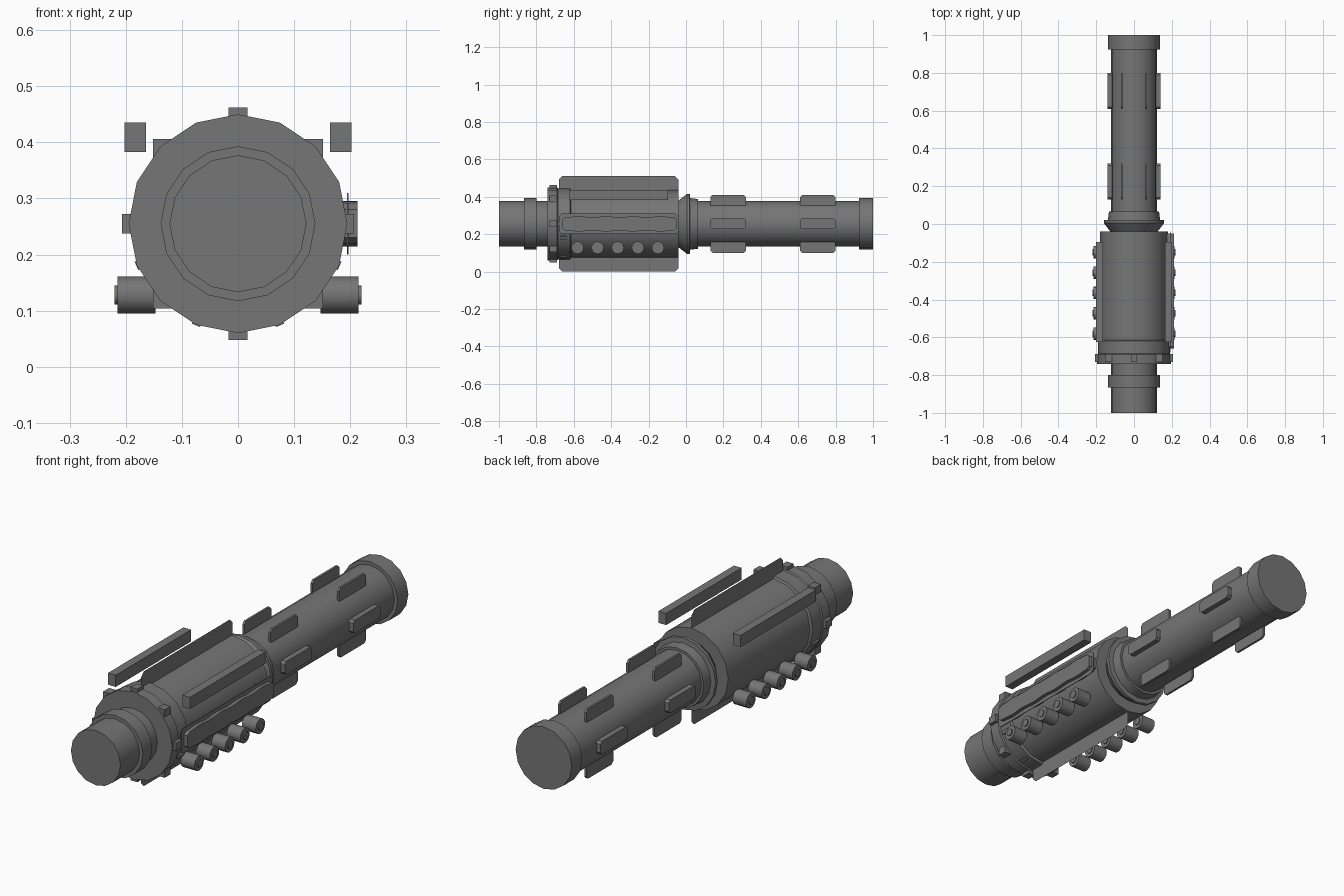
import bpy, bmesh, math
from mathutils import Matrix, Vector

if "Cube" in bpy.data.objects:
    bpy.data.objects.remove(bpy.data.objects["Cube"])

AXIS_Z = 0.255  # height of the long central axis

dark = bpy.data.materials.new("dark_metal")
dark.diffuse_color = (.18, .18, .183, 1)
dark.use_nodes = True
dark.node_tree.nodes["Principled BSDF"].inputs["Base Color"].default_value = dark.diffuse_color


def finish(name, bm, smooth=False):
    bmesh.ops.recalc_face_normals(bm, faces=bm.faces)
    me = bpy.data.meshes.new(name)
    bm.to_mesh(me)
    bm.free()
    me.materials.append(dark)
    ob = bpy.data.objects.new(name, me)
    bpy.context.collection.objects.link(ob)
    if smooth:
        bpy.ops.object.select_all(action='DESELECT')
        ob.select_set(True)
        bpy.context.view_layer.objects.active = ob
        bpy.ops.object.shade_smooth_by_angle(angle=math.radians(32))
    return ob


def lathe(name, profile, sides=16):
    """Turn (y, radius) points round the long axis, closing both ends."""
    bm = bmesh.new()
    rings = []
    for y, r in profile:
        rings.append([bm.verts.new((r * math.sin(2 * math.pi * i / sides), y,
                                    AXIS_Z + r * math.cos(2 * math.pi * i / sides)))
                      for i in range(sides)])
    for a, b in zip(rings, rings[1:]):
        for i in range(sides):
            j = (i + 1) % sides
            bm.faces.new((a[i], a[j], b[j], b[i]))
    bm.faces.new(rings[0])
    bm.faces.new(rings[-1])
    return finish(name, bm, True)


def box(name, center, size, turn=0.0):
    bm = bmesh.new()
    m = (Matrix.Translation(center) @ Matrix.Rotation(turn, 4, 'Y')
         @ Matrix.Diagonal((*size, 1)))
    bmesh.ops.create_cube(bm, size=1, matrix=m)
    return finish(name, bm)


def plate(name, outline, x0, x1=None):
    """Plate in the y-z plane; extruded along x when x1 is given."""
    bm = bmesh.new()
    f = bm.faces.new([bm.verts.new((x0, y, z)) for y, z in outline])
    if x1 is not None:
        ext = bmesh.ops.extrude_face_region(bm, geom=[f], use_keep_orig=True)
        verts = [g for g in ext['geom'] if isinstance(g, bmesh.types.BMVert)]
        bmesh.ops.translate(bm, vec=(x1 - x0, 0, 0), verts=verts)
    return finish(name, bm)


def chamfered(y0, y1, z0, z1, c, low=True, high=True):
    a, b = (c if low else 0), (c if high else 0)
    pts = [(y0 + a, z0), (y1 - a, z0), (y1, z0 + a), (y1, z1 - b),
           (y1 - b, z1), (y0 + b, z1), (y0, z1 - b), (y0, z0 + a)]
    return list(dict.fromkeys(pts))


def tube(name, x0, x1, y, z, r, sides=16):
    bm = bmesh.new()
    m = Matrix.Translation(((x0 + x1) / 2, y, z)) @ Matrix.Rotation(math.pi / 2, 4, 'Y')
    bmesh.ops.create_cone(bm, cap_ends=True, segments=sides, radius1=r, radius2=r,
                          depth=abs(x1 - x0), matrix=m)
    return finish(name, bm, True)


# Turned main body: front nozzle, collar, casing, flare, long barrel, end cap
lathe("main_body", [
    (-1, .122), (-.865, .122), (-.865, .138), (-.80, .138), (-.80, .122),
    (-.74, .122), (-.74, .195), (-.69, .195), (-.685, .19), (-.62, .19),
    (-.615, .18), (-.04, .18), (-.04, .125), (.005, .16), (.02, .16),
    (.022, .138), (.065, .133), (.065, .122), (.925, .122), (.925, .138), (1, .138)])

# Collar studs
for i in range(8):
    a = i * math.pi / 4
    box("collar_stud", (.19 * math.sin(a), -.71, AXIS_Z + .19 * math.cos(a)),
        (.034, .042, .034))
for deg in (112.5, 157.5, 202.5, 247.5):
    a = math.radians(deg)
    box("small_stud", (.187 * math.sin(a), -.655, AXIS_Z + .187 * math.cos(a)),
        (.016, .04, .018), a)

# Thin keel plates above and below the casing
plate("top_keel", chamfered(-.68, -.04, .40, .51, .018, low=False), 0)
plate("bottom_keel", chamfered(-.68, -.04, 0, .11, .018, high=False), 0)

# Side panel on the right, with gently scalloped edges and a backing sheet
waves = [(-.645 + .58 * i / 24, .0025 * math.cos(i * math.pi / 3)) for i in range(25)]
plate("side_panel", [(-.66, .23)] + [(y, .217 + w) for y, w in waves]
      + [(-.05, .23), (-.05, .28)]
      + [(y, .293 - w) for y, w in reversed(waves)] + [(-.66, .28)], .175, .213)
plate("side_panel_sheet", chamfered(-.68, -.04, .20, .31, .016), .194, .197)

for s in (-1, 1):
    # Floating rails beside the casing
    box("rail", (s * .183, -.36, .409), (.038, .53, .052))
    # Row of short tubes low on each side
    for i in range(5):
        y = -.58 + .1075 * i
        tube("side_tube", s * .147, s * .215, y, .128, .033)
        tube("tube_core", s * .143, s * .22, y, .128, .017, 12)
    # Barrel fins in two groups
    for y0 in (.13, .61):
        y1 = y0 + .19
        plate("barrel_side_fin", chamfered(y0, y1, .227, .285, .01), s * .115, s * .14)
        plate("barrel_top_fin", chamfered(y0, y1, .345, .41, .012), s * .060, s * .070)
        plate("barrel_bottom_fin", chamfered(y0, y1, .10, .165, .012), s * .060, s * .070)
